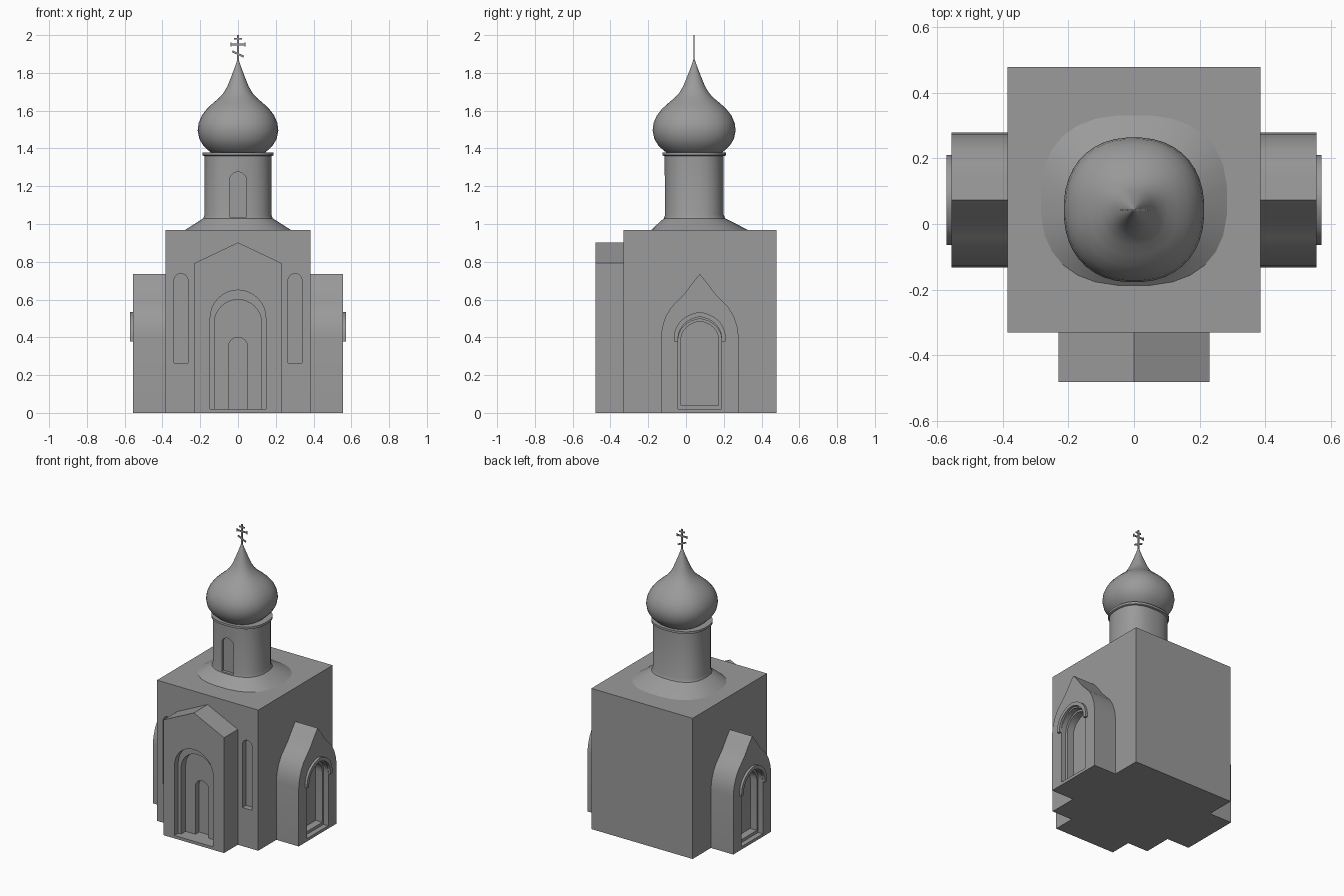
import bpy, bmesh
from math import sin, cos, pi, radians

if "Cube" in bpy.data.objects:
    bpy.data.objects.remove(bpy.data.objects["Cube"])

# Dark stone colour shared by all parts
stone = bpy.data.materials.new("dark_stone")
stone.diffuse_color = (.325, .325, .325, 1)
stone.use_nodes = True
stone.node_tree.nodes["Principled BSDF"].inputs["Base Color"].default_value = stone.diffuse_color


def finish(name, bm, smooth=None):
    bmesh.ops.recalc_face_normals(bm, faces=bm.faces)
    me = bpy.data.meshes.new(name)
    bm.to_mesh(me)
    bm.free()
    me.materials.append(stone)
    ob = bpy.data.objects.new(name, me)
    bpy.context.collection.objects.link(ob)
    if smooth:
        smooth_by_angle(ob, smooth)
    return ob


def activate(ob):
    bpy.ops.object.select_all(action='DESELECT')
    ob.select_set(True)
    bpy.context.view_layer.objects.active = ob


def smooth_by_angle(ob, deg):
    activate(ob)
    bpy.ops.object.shade_smooth_by_angle(angle=radians(deg))


def prism(name, pts, axis, a, b):
    """Extrude a (horizontal, z) outline along x or y from a to b."""
    bm = bmesh.new()
    place = (lambda u, z, d: (d, u, z)) if axis == 'X' else (lambda u, z, d: (u, d, z))
    ends = [[bm.verts.new(place(u, z, d)) for u, z in pts] for d in (a, b)]
    bm.faces.new(ends[0])
    bm.faces.new(ends[1][::-1])
    for i in range(len(pts)):
        j = (i + 1) % len(pts)
        bm.faces.new((ends[0][i], ends[0][j], ends[1][j], ends[1][i]))
    return finish(name, bm)


def curve(c, half, spring, rise, point=0.0, n=16):
    """Arch line from right to left, optionally with a small keel tip."""
    out = []
    for i in range(n + 1):
        t = pi * i / n
        out.append((c + half * cos(t),
                    spring + rise * sin(t) + point * (1 - abs(cos(t))) ** 3))
    return out


def arch(c, half, bottom, spring, rise, point=0.0):
    return [(c - half, bottom), (c + half, bottom)] + curve(c, half, spring, rise, point)


def carve(ob, pts, axis, a, b):
    cutter = prism("cutter", pts, axis, a, b)
    mod = ob.modifiers.new("recess", 'BOOLEAN')
    mod.operation, mod.solver, mod.object = 'DIFFERENCE', 'EXACT', cutter
    activate(ob)
    bpy.ops.object.modifier_apply(modifier=mod.name)
    bpy.data.objects.remove(cutter, do_unlink=True)


def loft(name, rings, n, smooth=35, square=2.4):
    """Stack of slightly squared ellipses: (z, radius x, radius y, centre y)."""
    def bulge(v):
        return abs(v) ** (2 / square) * (1 if v > 0 else -1)
    bm = bmesh.new()
    loops = []
    for z, rx, ry, cy in rings:
        angles = [2 * pi * (i + .5) / n for i in range(n)]
        loops.append([bm.verts.new((rx * bulge(cos(t)), cy + ry * bulge(sin(t)), z))
                      for t in angles])
    for lo, hi in zip(loops, loops[1:]):
        for i in range(n):
            j = (i + 1) % n
            bm.faces.new((lo[i], lo[j], hi[j], hi[i]))
    bm.faces.new(loops[0][::-1])
    bm.faces.new(loops[-1])
    return finish(name, bm, smooth)


# Main hall with two tall front windows
hall = prism("main_hall", [(-.385, 0), (.385, 0), (.385, .967), (-.385, .967)], 'Y', -.33, .478)
for s in (-1, 1):
    carve(hall, arch(s * .302, .037, .265, .70, .037), 'Y', -.40, -.29)

# Gabled front porch with stepped arched portal
porch = prism("front_porch", [(-.23, 0), (.23, 0), (.23, .793), (0, .902), (-.23, .793)],
              'Y', -.48, -.33)
for half, spring, depth in ((.147, .503, .04), (.125, .475, .09), (.05, .35, .13)):
    carve(porch, arch(0, half, .02, spring, half), 'Y', -.6, -.48 + depth)

# Keel-roofed side porches with doorway recess and hood moulding
C = .073
side = [(.206, 0), (.206, .40), (.199, .455), (.181, .51), (.152, .558),
        (.113, .598), (.078, .635), (.04, .687), (0, .735)]
outline = [(C + u, z) for u, z in side] + [(C - u, z) for u, z in side[-2::-1]]
for s, label in ((-1, "left"), (1, "right")):
    wing = prism(label + "_porch", outline, 'X', s * .385, s * .555)
    carve(wing, arch(C, .115, .02, .385, .108, .005), 'X', s * .52, s * .65)
    carve(wing, arch(C, .10, .04, .385, .095, .005), 'X', s * .47, s * .65)
    smooth_by_angle(wing, 20)
    band = ([(C + .137, .378)] + curve(C, .137, .40, .128, .006) + [(C - .137, .378)]
            + [(C - .115, .378)] + curve(C, .115, .395, .108, .006)[::-1] + [(C + .115, .378)])
    hood = prism(label + "_door_hood", band, 'X', s * .55, s * .571)
    smooth_by_angle(hood, 30)

# Drum with flared foot and arched window
CY = .043
drum = loft("tower_drum", [(.96, .295, .27, .073), (.967, .284, .26, .072),
                           (1.0, .232, .21, .058), (1.03, .185, .163, .045),
                           (1.05, .178, .157, CY), (1.37, .178, .157, CY)], 28, square=2.5)
carve(drum, arch(0, .045, 1.037, 1.23, .045), 'Y', -.3, -.095)
smooth_by_angle(drum, 50)
loft("drum_collar", [(1.36, .182, .161, CY), (1.364, .189, .169, CY),
                     (1.379, .189, .169, CY)], 32)

# Onion dome
onion = [(1.372, .135), (1.39, .158), (1.415, .184), (1.45, .205), (1.495, .214),
         (1.535, .209), (1.575, .192), (1.61, .165), (1.64, .133), (1.665, .103),
         (1.695, .076), (1.73, .056), (1.78, .036), (1.83, .017), (1.875, .002)]
loft("onion_dome", [(z, r, r * 1.03, CY) for z, r in onion], 40, 50, 2.25)


# Thin three-bar cross
def bar(name, x0, z0, x1, z1, w):
    length = ((x1 - x0) ** 2 + (z1 - z0) ** 2) ** .5
    nx, nz = -(z1 - z0) / length * w / 2, (x1 - x0) / length * w / 2
    prism(name, [(x0 + nx, z0 + nz), (x0 - nx, z0 - nz), (x1 - nx, z1 - nz), (x1 + nx, z1 + nz)],
          'Y', CY - .003, CY + .003)


bar("cross_post", 0, 1.86, 0, 2.0, .011)
bar("cross_top_bar", -.02, 1.98, .02, 1.98, .009)
bar("cross_main_bar", -.04, 1.951, .04, 1.951, .01)
bar("cross_foot_bar", -.03, 1.914, .03, 1.886, .01)
for s in (-1, 1):
    bar("cross_bar_end", s * .038, 1.941, s * .038, 1.961, .006)
